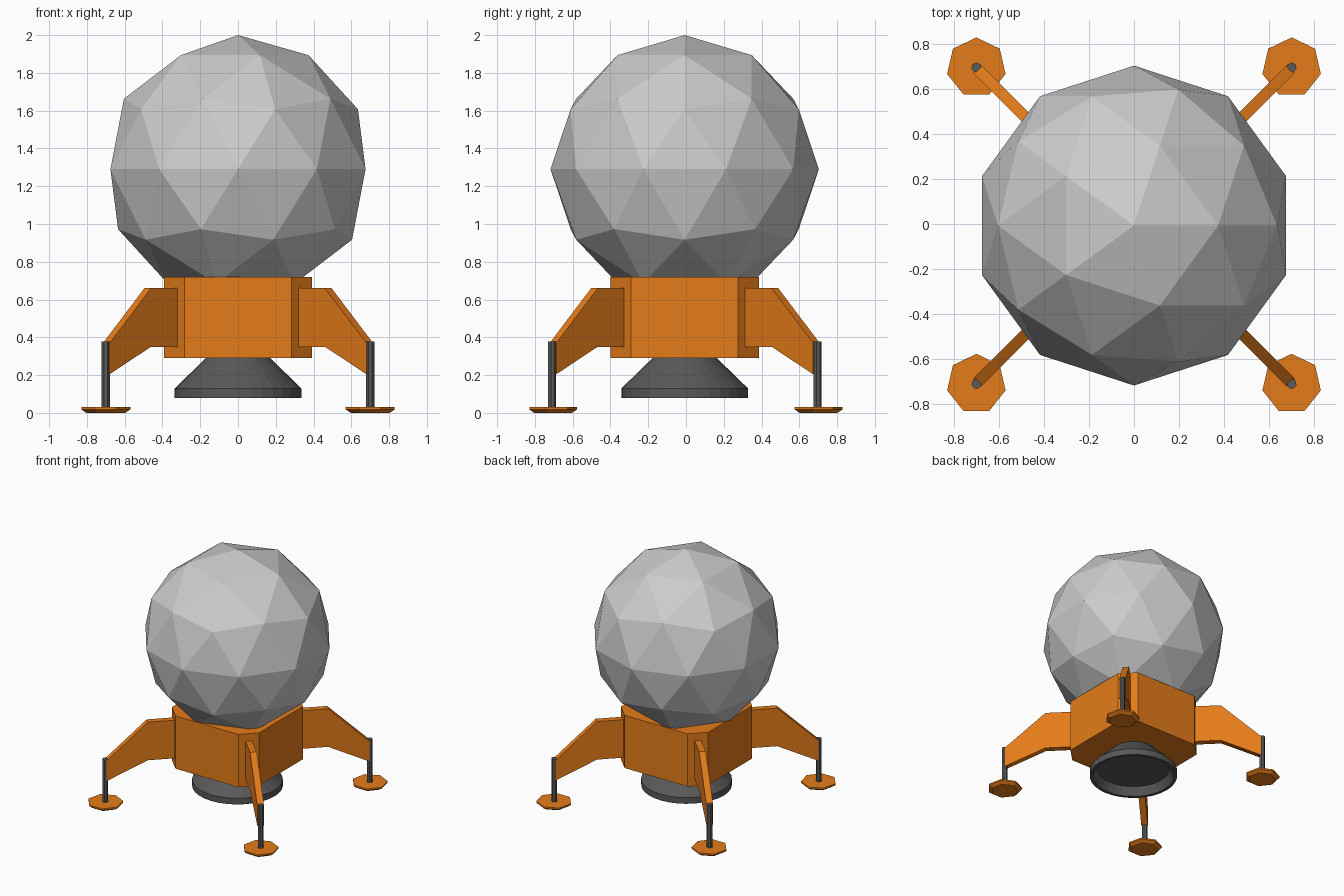
import bpy, bmesh
from math import sin, cos, tau, sqrt

if "Cube" in bpy.data.objects:
    bpy.data.objects.remove(bpy.data.objects["Cube"])

CY = -0.007  # common centre line in y


def material(name, rgb):
    m = bpy.data.materials.new(name)
    m.diffuse_color = (*rgb, 1)
    m.use_nodes = True
    m.node_tree.nodes["Principled BSDF"].inputs["Base Color"].default_value = m.diffuse_color
    return m


ORANGE = material("orange", (0.78, 0.2, 0.01))
DARK = material("dark_grey", (0.1, 0.1, 0.1))


def finish(name, bm, mat=None, loc=(0, CY, 0)):
    bmesh.ops.recalc_face_normals(bm, faces=bm.faces)
    me = bpy.data.meshes.new(name)
    bm.to_mesh(me)
    bm.free()
    ob = bpy.data.objects.new(name, me)
    ob.location = loc
    bpy.context.collection.objects.link(ob)
    if mat:
        me.materials.append(mat)
    return ob


def lathe(name, profile, sides, mat, loc):
    """Spin (radius, z) points around z and cap both ends."""
    bm = bmesh.new()
    rings = [[bm.verts.new((r * sin(tau * i / sides), r * cos(tau * i / sides), z))
              for i in range(sides)] for r, z in profile]
    for a, b in zip(rings, rings[1:]):
        for i in range(sides):
            j = (i + 1) % sides
            bm.faces.new((a[i], a[j], b[j], b[i]))
    bm.faces.new(rings[0])
    bm.faces.new(rings[-1])
    return finish(name, bm, mat, loc)


def prism(name, points, offset, mat):
    """Extrude a closed outline of 3D points along an offset."""
    bm = bmesh.new()
    face = bm.faces.new([bm.verts.new(p) for p in points])
    ext = bmesh.ops.extrude_face_region(bm, geom=[face])
    verts = [g for g in ext["geom"] if isinstance(g, bmesh.types.BMVert)]
    bmesh.ops.translate(bm, verts=verts, vec=offset)
    return finish(name, bm, mat)


# Faceted crew sphere
bm = bmesh.new()
bmesh.ops.create_icosphere(bm, subdivisions=2, radius=0.71)
finish("cabin_sphere", bm, loc=(0, CY, 1.29))

# Square base with chamfered corners
W, C = 0.393, 0.283
outline = [(W, -C), (W, C), (C, W), (-C, W), (-W, C), (-W, -C), (-C, -W), (C, -W)]
prism("base", [(x, y, 0.29) for x, y in outline], (0, 0, 0.43), ORANGE)

# Engine bell with recessed underside
lathe("engine_bell", [(0.165, 0.295), (0.335, 0.13), (0.335, 0.08), (0.31, 0.08), (0.275, 0.145)],
      32, DARK, (0, CY, 0))

# Four diagonal legs, each with arm, strut and foot pad
ARM = [(0.33, 0.66), (0.478, 0.66), (0.697, 0.37), (0.697, 0.205), (0.478, 0.35), (0.33, 0.35)]
T = 0.05 / 2 / sqrt(2)
for side, sx in (("left", -1), ("right", 1)):
    for end, sy in (("front", -1), ("back", 1)):
        tag = f"{end}_{side}"
        prism(f"{tag}_leg_arm", [(sx * (d - T), sy * (d + T), z) for d, z in ARM],
              (sx * 2 * T, -sy * 2 * T, 0), ORANGE)
        foot = (sx * 0.7, CY + sy * 0.7025, 0)
        lathe(f"{tag}_strut", [(0.022, 0.02), (0.022, 0.378)], 7, DARK, foot)
        lathe(f"{tag}_foot_pad", [(0.105, 0), (0.133, 0.018), (0.133, 0.03)], 7, ORANGE, foot)
